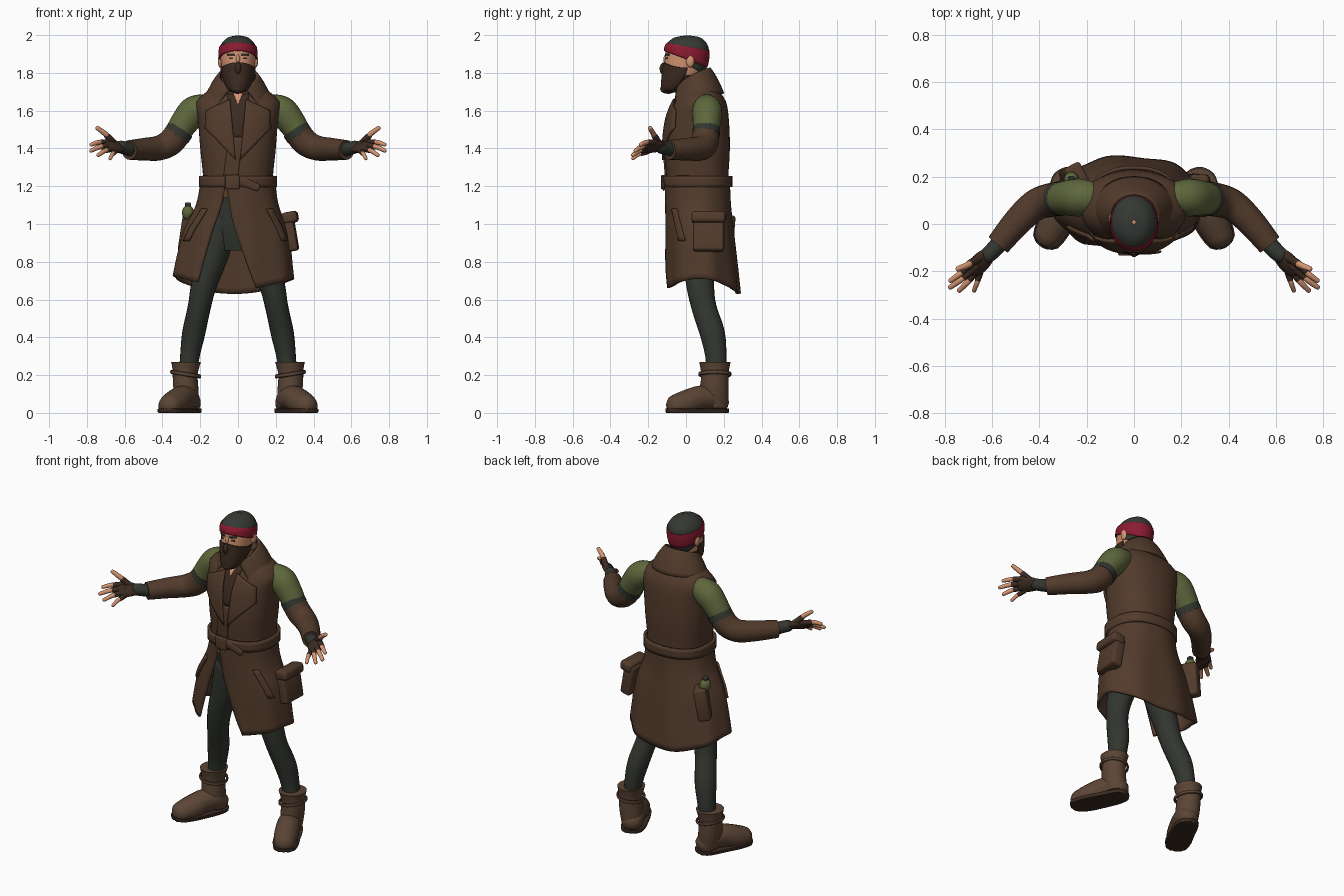
import bpy, bmesh, math
from mathutils import Vector, Matrix

if "Cube" in bpy.data.objects:
    bpy.data.objects.remove(bpy.data.objects["Cube"])

def mat(name, *c):
    m = bpy.data.materials.new(name)
    m.diffuse_color = (*c, 1)
    m.use_nodes = True
    m.node_tree.nodes["Principled BSDF"].inputs["Base Color"].default_value = m.diffuse_color
    return m

COAT = mat("coat brown", .085, .044, .025)
BOOT = mat("boot leather", .105, .060, .036)
DARK = mat("dark brown cloth", .045, .024, .015)
PANTS = mat("charcoal cloth", .032, .037, .029)
GREEN = mat("olive shirt", .112, .135, .045)
RED = mat("red band", .26, .011, .030)
SKIN = mat("skin", .66, .30, .17)
HAIR = mat("dark hair", .036, .041, .034)

def finish(name, bm, m, thick=0):
    bmesh.ops.remove_doubles(bm, verts=bm.verts, dist=1e-5)
    bmesh.ops.recalc_face_normals(bm, faces=bm.faces)
    me = bpy.data.meshes.new(name)
    bm.to_mesh(me)
    bm.free()
    me.materials.append(m)
    ob = bpy.data.objects.new(name, me)
    bpy.context.collection.objects.link(ob)
    if thick:
        mod = ob.modifiers.new("thickness", "SOLIDIFY")
        mod.thickness, mod.offset = thick, 0
    return ob

def skin_rings(name, rings, m):
    bm = bmesh.new()
    vs = [[bm.verts.new(p) for p in r] for r in rings]
    n = len(vs[0])
    for a, b in zip(vs, vs[1:]):
        for i in range(n):
            bm.faces.new((a[i], a[(i+1) % n], b[(i+1) % n], b[i]))
    bm.faces.new(vs[0]); bm.faces.new(vs[-1])
    return finish(name, bm, m)

def prof(keys, z):
    """Smoothly interpolate (z, cx, cy, rx, ry) rows."""
    n = len(keys)
    z = min(max(z, keys[0][0]), keys[-1][0])
    i = next((j for j in range(n-1) if z <= keys[j+1][0]), n-2)
    h = keys[i+1][0] - keys[i][0]
    t = (z - keys[i][0]) / h
    def slope(j, c):
        a, b = keys[max(j-1, 0)], keys[min(j+1, n-1)]
        return (b[c]-a[c]) / (b[0]-a[0]) * h
    return [(2*t**3-3*t*t+1)*keys[i][c] + (t**3-2*t*t+t)*slope(i, c)
            + (3*t*t-2*t**3)*keys[i+1][c] + (t**3-t*t)*slope(i+1, c) for c in range(1, 5)]

def surf(keys, th, z, off=0, p=1):
    """Point on a body of stacked ovals; th = 0 faces the front."""
    cx, cy, rx, ry = prof(keys, z)
    s, c = math.sin(th), math.cos(th)
    return Vector((cx + (max(rx, .003)+off)*math.copysign(abs(s)**p, s),
                   cy - (max(ry, .003)+off)*math.copysign(abs(c)**p, c), z))

def loft(name, keys, m, p=1, rows=24, n=40):
    z0, z1 = keys[0][0], keys[-1][0]
    zs = [z0 + (z1-z0)*(.5-.5*math.cos(math.pi*i/rows)) for i in range(rows+1)]
    return skin_rings(name, [[surf(keys, 2*math.pi*i/n, z, 0, p) for i in range(n)] for z in zs], m)

def sheet(name, fn, m, nu=30, nv=8, thick=.008):
    bm = bmesh.new()
    g = [[bm.verts.new(fn(u/nu, v/nv)) for v in range(nv+1)] for u in range(nu+1)]
    for u in range(nu):
        for v in range(nv):
            bm.faces.new((g[u][v], g[u+1][v], g[u+1][v+1], g[u][v+1]))
    return finish(name, bm, m, thick)

def tube(name, pts, m, s=1, flat=1, side=(0, 0, 1), clamp=None, rounded=True, n=20):
    """Rounded tube through (x, y, z, radius) points; s mirrors it in x."""
    P = [Vector((s*x, y, z, r)) for x, y, z, r in pts]
    Q = []
    for i in range(len(P)-1):
        a, b, c, d = P[max(i-1, 0)], P[i], P[i+1], P[min(i+2, len(P)-1)]
        for k in range(5):
            t = k/5
            Q.append(.5*(2*b + (c-a)*t + (2*a-5*b+4*c-d)*t*t + (3*b-a-3*c+d)*t**3))
    Q.append(P[-1])
    if rounded:
        a, b = Q[0], Q[-1]
        da, db = (a-Q[1]).to_3d().normalized(), (b-Q[-2]).to_3d().normalized()
        def cap(q, d, k):
            w = q.to_3d() + d*q.w*math.sin(k)*.8
            return Vector((*w, q.w*math.cos(k)))
        ks = (.5, .95, 1.3, 1.5)
        Q = [cap(a, da, k) for k in reversed(ks)] + Q + [cap(b, db, k) for k in ks]
    sv = Vector((s*side[0], side[1], side[2]))
    rings = []
    for i, q in enumerate(Q):
        t = (Q[min(i+1, len(Q)-1)] - Q[max(i-1, 0)]).to_3d().normalized()
        u = (sv - t*sv.dot(t)).normalized()
        v = t.cross(u)
        ring = [q.to_3d() + q.w*(u*math.cos(2*math.pi*j/n) + v*flat*math.sin(2*math.pi*j/n)) for j in range(n)]
        if clamp:
            for w in ring:
                w.z = min(max(w.z, clamp[0]), clamp[1])
        rings.append(ring)
    return skin_rings(name, rings, m)

def ball(name, loc, size, m):
    bm = bmesh.new()
    bmesh.ops.create_icosphere(bm, subdivisions=3, radius=1, matrix=Matrix.Translation(loc) @ Matrix.Diagonal((*size, 1)))
    return finish(name, bm, m)

def box(name, loc, size, m, rot=(0, 0, 0), bevel=.015):
    bm = bmesh.new()
    bmesh.ops.create_cube(bm, size=1, matrix=Matrix.Diagonal((*size, 1)))
    bmesh.ops.bevel(bm, geom=bm.edges[:], offset=bevel, segments=3, profile=.5, affect='EDGES')
    ob = finish(name, bm, m)
    ob.location, ob.rotation_euler = loc, rot
    return ob

# ---- coat body ----
TORSO = [(1.14, 0, .06, .195, .168), (1.22, 0, .06, .184, .163), (1.4, 0, .06, .2, .172), (1.55, 0, .065, .212, .162),
         (1.645, 0, .075, .222, .138), (1.69, 0, .075, .18, .112), (1.73, 0, .065, .12, .095), (1.78, 0, .055, .08, .075)]
loft("coat_body", TORSO, COAT, p=.85, rows=30, n=48)

def chest(name, quad, m, off=.004, thick=.009):
    a, b, c, d = [Vector(q) for q in quad]
    def fn(u, v):
        x, z = (a.lerp(b, u)).lerp(d.lerp(c, u), v)
        rx = prof(TORSO, z)[2]
        th = math.copysign(math.asin(min(abs(x)/rx, 1)**(1/.85)), x)
        return surf(TORSO, th, z, off, .85)
    return sheet(name, fn, m, 10, 12, thick)

chest("vest_front", [(-.06, 1.69), (.06, 1.69), (.015, 1.46), (-.015, 1.46)], DARK, .002, .006)
chest("throat", [(-.035, 1.72), (.035, 1.72), (.002, 1.635), (-.002, 1.635)], SKIN, .006, .006)
chest("coat_placket", [(-.05, 1.46), (.025, 1.46), (.0, 1.25), (-.075, 1.25)], COAT, .004)
for s in (1, -1):
    chest("lapel", [(s*.04, 1.66), (s*.16, 1.60), (s*.165, 1.51), (s*.012, 1.34)], COAT, .01, .012)

# ---- standing collar with pointed front ----
def collar(u, v):
    a = 2*u - 1
    s = abs(a)
    th = math.pi + a*(2.72 - .32*v)
    rx, ry, cy = .098 + .072*v, .088 + .045*v, .035 + .028*v
    z = (1.825 - .11*s*s)*(1-v) + (1.69 - .075*s**3)*v
    return Vector((-rx*math.sin(th), cy - ry*math.cos(th) - .015*v*s**4, z + .012*math.sin(math.pi*v)))
sheet("collar", collar, COAT, 40, 8, .014)

# ---- coat skirt, open at the front ----
SKIRT = [(.58, -.025, .09, .33, .195), (.72, -.025, .085, .312, .187), (.95, -.012, .073, .272, .174),
         (1.1, -.004, .064, .212, .167), (1.25, 0, .06, .187, .165)]
def skirt(u, v):
    th = (-.3 + .66*v**1.1)*(1-u) + (2*math.pi - .3 - .28*v)*u
    back = .5 - .5*math.cos(th)
    hem = .655 + .055*math.sin(th)**2 - .035*back**3 + .02*u
    return surf(SKIRT, th, 1.24*(1-v) + hem*v, .006*v*math.sin(8*th), .92)
sheet("coat_skirt", skirt, COAT, 72, 18, .014)
for s in (1, -1):
    sheet("pocket_welt", lambda u, v: surf(SKIRT, s*(.72 + .2*u + .25*v), 1.08 - .17*v, .012, .92), COAT, 4, 8, .012)

# ---- belt ----
sheet("belt", lambda u, v: surf(TORSO, 2*math.pi*u, 1.195 + .06*v, .014, .85), COAT, 48, 3, .016)
box("belt_buckle", (-.03, -.122, 1.222), (.075, .022, .075), COAT, bevel=.006)
tube("belt_tail", [(-.02, -.122, 1.24, .022), (.05, -.122, 1.215, .022), (.1, -.118, 1.195, .02)], COAT, flat=.35)

# ---- pouches ----
box("side_pouch", (.272, .12, .95), (.07, .165, .19), COAT, (0, -.17, -.05))
box("side_pouch_flap", (.276, .12, 1.035), (.082, .18, .06), COAT, (0, -.17, -.05), .018)
box("rear_pouch", (-.25, .19, .95), (.075, .12, .2), COAT, (0, .17, .5))
ball("green_flask", (-.265, .185, 1.06), (.032, .036, .04), GREEN)
box("flask_cap", (-.265, .185, 1.1), (.03, .03, .03), PANTS, bevel=.006)

# ---- hips, legs, boots ----
loft("trouser_seat", [(.86, 0, .07, .13, .09), (.95, 0, .07, .165, .115), (1.15, 0, .06, .17, .14)], PANTS, rows=8)
for s in (1, -1):
    tube("leg", [(.095, .055, 1.02, .095), (.125, .065, .86, .09), (.18, .075, .68, .074), (.205, .095, .56, .066),
                 (.235, .14, .42, .066), (.255, .158, .3, .056), (.265, .158, .2, .052)], PANTS, s, side=(0, 1, 0), flat=.92)
    loft("boot_shaft", [(.03, s*.265, .155, .058, .066), (.12, s*.275, .15, .066, .076), (.2, s*.28, .153, .066, .072),
                        (.235, s*.277, .153, .07, .076), (.27, s*.275, .153, .079, .083)], BOOT, rows=12, n=28)
    tube("boot_strap", [(.277 + .076*math.cos(a*.7), .153 + .082*math.sin(a*.7), .205 + .012*math.cos(a*.7), .011) for a in range(10)],
         BOOT, s, flat=.6, n=8)
    foot = [(.255, .175, .05, .06), (.272, .13, .075, .066), (.3, .07, .075, .068), (.335, .0, .05, .07), (.362, -.052, .037, .062)]
    tube("boot_foot", foot, BOOT, s, side=(1, .45, 0), flat=1, clamp=(.012, .16))
    tube("boot_sole", [(x, y, .02, r+.006) for x, y, z, r in foot], DARK, s, side=(1, .45, 0), clamp=(0, .022))

# ---- arms and hands ----
for s in (1, -1):
    tube("shirt_sleeve", [(.18, .11, 1.62, .07), (.235, .112, 1.595, .08), (.285, .11, 1.535, .074), (.32, .106, 1.48, .068)], GREEN, s)
    tube("sleeve_edge", [(.303, .108, 1.502, .073), (.325, .106, 1.468, .073)], PANTS, s, rounded=False)
    tube("forearm_sleeve", [(.32, .105, 1.477, .071), (.36, .1, 1.43, .071), (.42, .078, 1.402, .066), (.495, .008, 1.396, .06),
                            (.575, -.088, 1.392, .052)], COAT, s, rounded=False)
    tube("glove_cuff", [(.555, -.065, 1.394, .038), (.59, -.105, 1.4, .036), (.622, -.135, 1.408, .034)], PANTS, s)
    tube("glove_palm", [(.61, -.125, 1.405, .034), (.645, -.158, 1.41, .046), (.675, -.188, 1.408, .044)], DARK, s,
         flat=.5, side=(.75, .35, .55))
    fingers = [((.703, -.178, 1.432), (.777, -.24, 1.42), .013), ((.69, -.197, 1.415), (.778, -.268, 1.388), .0135),
               ((.672, -.205, 1.398), (.74, -.282, 1.364), .013), ((.652, -.208, 1.382), (.677, -.282, 1.346), .0115),
               ((.665, -.15, 1.438), (.745, -.19, 1.508), .0145)]
    for a, b, r in fingers:
        a, b = Vector(a), Vector(b)
        mid = a.lerp(b, .5) + Vector((0, -.004, .006))
        tube("finger", [(*a, r), (*mid, r), (*b, r*.8)], SKIN, s, n=10)
        tube("glove_finger", [(*a.lerp(b, -.25), r*1.3), (*a, r*1.25), (*a.lerp(mid, .7), r*1.15)], DARK, s, n=10)

# ---- neck and head ----
loft("neck", [(1.62, 0, .045, .07, .07), (1.72, 0, .03, .058, .062), (1.86, 0, .025, .06, .065)], SKIN, rows=8, n=24)
HEAD = [(1.695, 0, -.085, .026, .032), (1.72, 0, -.065, .05, .06), (1.76, 0, -.035, .068, .088), (1.80, 0, -.014, .08, .105),
        (1.85, 0, -.002, .089, .112), (1.9, 0, .004, .094, .112), (1.94, 0, .004, .089, .108), (1.97, 0, .006, .068, .086),
        (1.988, 0, .008, .042, .055), (1.996, 0, .008, .004, .005)]
head = loft("head", HEAD, SKIN, rows=40)
head.data.materials.append(DARK)
for f in head.data.polygons:
    if f.center.z < 1.79 and f.center.y < .04:
        f.material_index = 1

def wrap(name, t0, t1, lo, hi, off, m, thick=.006, nv=8, p=1):
    def fn(u, v):
        th = t0 + (t1-t0)*u
        return surf(HEAD, th, lo(th) + (hi(th)-lo(th))*math.sin(v*math.pi/2)**p, off)
    return sheet(name, fn, m, 48, nv, thick)

top = lambda t: 1.938 + .02*math.cos(t)
low = lambda t: 1.873 + .043*math.cos(t)
wrap("head_band", 0, 2*math.pi, low, top, .005, RED, .008)
wrap("hair_top", 0, 2*math.pi, lambda t: top(t)-.012, lambda t: 1.9958, .003, HAIR, .005, 16)
wrap("hair_back", 1.75, 2*math.pi-1.75, lambda t: 1.85 + .06*math.cos(t), lambda t: low(t)+.012, .003, HAIR, .005)
wrap("face_mask", -1.7, 1.7, lambda t: 1.7, lambda t: 1.842 + .014*math.cos(2*t), .005, DARK, .007, 12)
ball("mask_nose", (0, -.115, 1.822), (.017, .025, .034), DARK)
ball("mask_chin", (0, -.095, 1.715), (.04, .042, .026), DARK)
ball("nose_bridge", (0, -.106, 1.872), (.011, .014, .025), SKIN)
for s in (1, -1):
    ball("ear", (s*.094, .022, 1.862), (.013, .022, .033), SKIN)
    wrap("eye", s*.28, s*.52, lambda t: 1.873, lambda t: 1.882, .002, HAIR, .003, 2)
    wrap("eyebrow", s*.16, s*.62, lambda t: 1.893, lambda t: 1.903, .003, HAIR, .005, 2)

# ---- smooth shading with crisp edges ----
for ob in bpy.data.objects:
    ob.select_set(True)
    bpy.context.view_layer.objects.active = ob
bpy.ops.object.shade_smooth_by_angle(angle=math.radians(40))
